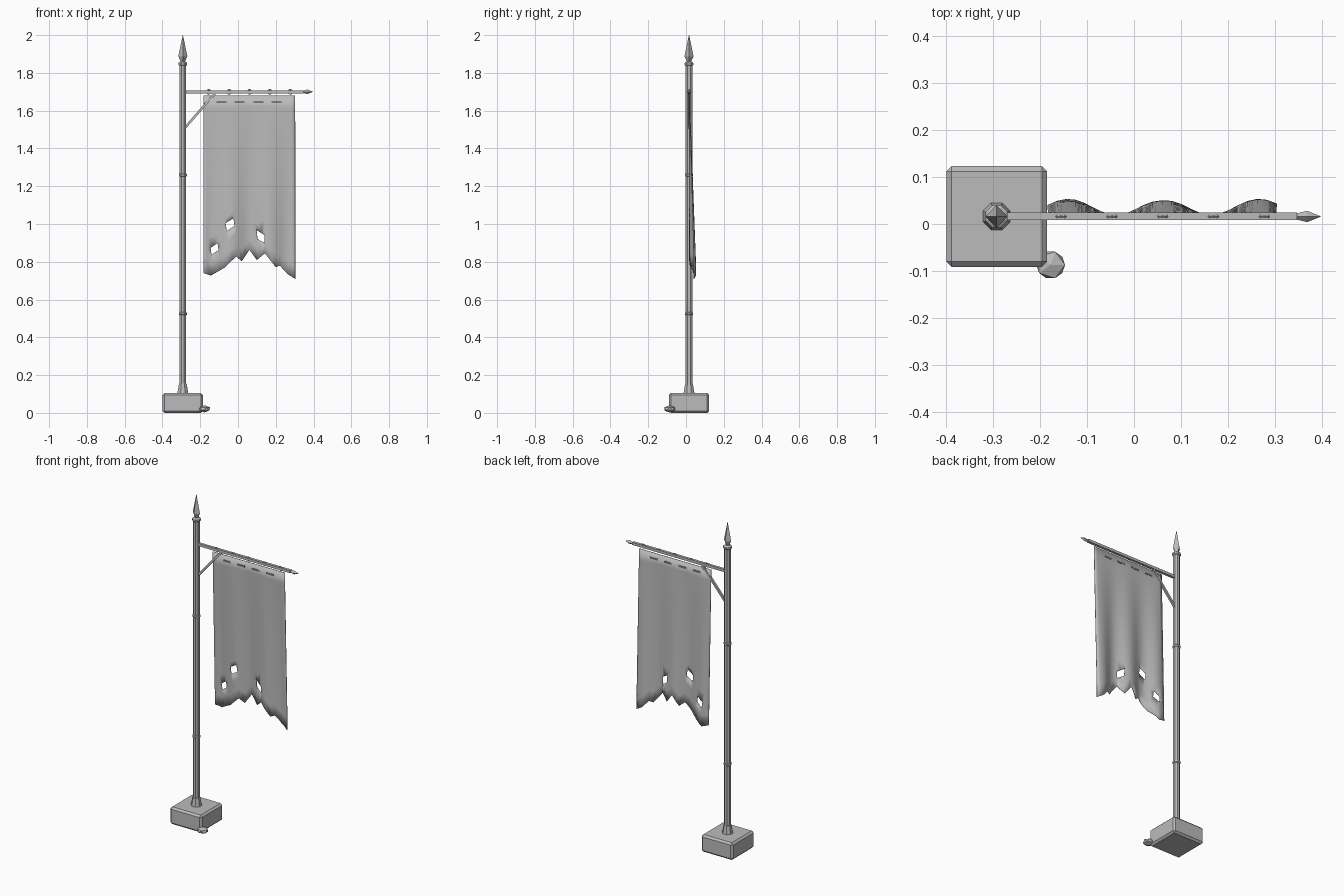
import bpy, bmesh, math
from mathutils import Vector

cube = bpy.data.objects.get("Cube")
if cube:
    bpy.data.objects.remove(cube, do_unlink=True)


def make_material(name, value):
    mat = bpy.data.materials.new(name)
    mat.use_nodes = True
    colour = (value, value, value, 1)
    mat.diffuse_color = colour
    mat.node_tree.nodes["Principled BSDF"].inputs["Base Color"].default_value = colour
    return mat


GREY = make_material("plain grey", 0.5)
DARK = make_material("dark stitching", 0.2)
PX, PY = -0.292, 0.016      # pole axis
BAR_Z = 1.70


def finish(bm, name, mat=GREY, smooth=None):
    bmesh.ops.recalc_face_normals(bm, faces=bm.faces)
    mesh = bpy.data.meshes.new(name)
    bm.to_mesh(mesh)
    bm.free()
    mesh.materials.append(mat)
    obj = bpy.data.objects.new(name, mesh)
    bpy.context.collection.objects.link(obj)
    if smooth:
        bpy.ops.object.select_all(action="DESELECT")
        obj.select_set(True)
        bpy.context.view_layer.objects.active = obj
        bpy.ops.object.shade_smooth_by_angle(angle=math.radians(smooth))
    return obj


def lathe(name, profile, start, axis, sides, turn=0.0, smooth=None):
    """Stack of rings (radius, distance) along an axis, capped at both ends."""
    bm = bmesh.new()
    rot = Vector((0, 0, 1)).rotation_difference(Vector(axis).normalized())
    rings = []
    for r, d in profile:
        ring = []
        for i in range(sides):
            a = math.tau * i / sides + turn
            p = Vector((r * math.cos(a), r * math.sin(a), d))
            ring.append(bm.verts.new(Vector(start) + rot @ p))
        rings.append(ring)
    for low, high in zip(rings, rings[1:]):
        for i in range(sides):
            j = (i + 1) % sides
            bm.faces.new((low[i], low[j], high[j], high[i]))
    bm.faces.new(rings[0])
    bm.faces.new(rings[-1])
    return finish(bm, name, smooth=smooth)


def box(name, centre, size, bevel=0.0, mat=GREY):
    bm = bmesh.new()
    bmesh.ops.create_cube(bm, size=1)
    for v in bm.verts:
        v.co = Vector(centre) + Vector(a * b for a, b in zip(v.co, size))
    if bevel:
        bmesh.ops.bevel(bm, geom=bm.edges[:], offset=bevel, segments=1, affect="EDGES")
    return finish(bm, name, mat)


# Stone base and the loose stone beside it
box("base_block", (PX, 0.016, 0.0525), (0.214, 0.214, 0.105), 0.011)
bm = bmesh.new()
bmesh.ops.create_icosphere(bm, subdivisions=1, radius=1)
for v in bm.verts:
    v.co = Vector((-0.177 + 0.034 * v.co.x, -0.087 + 0.033 * v.co.y, 0.021 + 0.019 * v.co.z))
finish(bm, "loose_stone")

# Pole, foot, collars and spear tip
UP, OCT = (0, 0, 1), math.pi / 8
lathe("pole", [(0.019, 0.1), (0.019, 1.85)], (PX, PY, 0), UP, 8, OCT)
lathe("pole_foot", [(0.032, 0.1), (0.022, 0.155)], (PX, PY, 0), UP, 8, OCT)
for i, z in enumerate((0.525, 1.26)):
    lathe(f"pole_ring_{i + 1}", [(0.019, z - 0.008), (0.023, z - 0.005),
          (0.023, z + 0.005), (0.019, z + 0.008)], (PX, PY, 0), UP, 8, OCT)
lathe("pole_collar", [(0.02, 1.838), (0.025, 1.843), (0.025, 1.853), (0.014, 1.86)],
      (PX, PY, 0), UP, 8, OCT)
lathe("pole_spear_tip", [(0.009, 1.855), (0.024, 1.888), (0.0008, 2.0)], (PX, PY, 0), UP, 4)

# Crossbar with its tip, brace and hanging rings
box("crossbar", (0.03, PY, BAR_Z), (0.632, 0.016, 0.016))
lathe("crossbar_tip", [(0.005, 0.34), (0.012, 0.368), (0.0008, 0.396)],
      (0, PY, BAR_Z), (1, 0, 0), 4)
foot, head = Vector((-0.28, PY, 1.51)), Vector((-0.122, PY, 1.692))
lathe("brace", [(0.009, 0), (0.009, (head - foot).length)], foot, head - foot, 4, math.pi / 4)

for n in range(5):
    bpy.ops.mesh.primitive_torus_add(
        major_segments=12, minor_segments=6, major_radius=0.011, minor_radius=0.0035,
        location=(-0.155 + 0.108 * n, PY, BAR_Z), rotation=(math.pi / 2, 0, 0))
    ring = bpy.context.object
    ring.name = f"hanging_ring_{n + 1}"
    ring.data.materials.append(GREY)

# Banner: a pleated sheet with a torn lower edge
TOP = 1.68
HEM = [(-0.183, 0.74), (-0.143, 0.727), (-0.07, 0.77), (-0.01, 0.828), (0.02, 0.803),
       (0.06, 0.863), (0.1, 0.81), (0.142, 0.845), (0.2, 0.772), (0.222, 0.78),
       (0.262, 0.735), (0.303, 0.71)]
HOLES = [
    [(-0.066, 1.005), (-0.024, 1.03), (-0.018, 0.99), (-0.06, 0.963)],
    [(-0.145, 0.873), (-0.108, 0.9), (-0.103, 0.863), (-0.14, 0.836)],
    [(0.098, 0.968), (0.14, 0.942), (0.14, 0.9), (0.103, 0.92)],
]


def drape(x, z):
    """Depth of the cloth: pleats that deepen towards the hem."""
    fall = min(1, (TOP - z) / 0.9)
    return PY + 0.002 + fall * 0.017 * (1 + math.cos(math.tau * (x - 0.063) / 0.203))


columns = []
for (x0, z0), (x1, z1) in zip(HEM, HEM[1:]):
    steps = max(1, round((x1 - x0) / 0.02))
    columns += [(x0 + (x1 - x0) * k / steps, z0 + (z1 - z0) * k / steps) for k in range(steps)]
columns.append(HEM[-1])

bm = bmesh.new()
ROWS = 14
grid = [[bm.verts.new((x, 0, TOP + (z - TOP) * r / ROWS)) for r in range(ROWS + 1)]
        for x, z in columns]
for a, b in zip(grid, grid[1:]):
    for r in range(ROWS):
        bm.faces.new((a[r], b[r], b[r + 1], a[r + 1]))

# Cut each torn hole along its four sides, then remove the middle
for hole in HOLES:
    pts = [Vector((x, 0, z)) for x, z in hole]
    mid = sum(pts, Vector()) / len(pts)
    sides = [(p, (q - p).cross(Vector((0, 1, 0))).normalized())
             for p, q in zip(pts, pts[1:] + pts[:1])]
    sides = [(p, n if (mid - p).dot(n) < 0 else -n) for p, n in sides]
    for p, n in sides:
        near = [f for f in bm.faces if (f.calc_center_median() - mid).length < 0.1]
        geom = set(near) | {e for f in near for e in f.edges} | {v for f in near for v in f.verts}
        bmesh.ops.bisect_plane(bm, geom=list(geom), plane_co=p, plane_no=n)
    inside = [f for f in bm.faces
              if all((f.calc_center_median() - p).dot(n) < 0 for p, n in sides)]
    bmesh.ops.delete(bm, geom=inside, context="FACES")

for v in bm.verts:
    v.co.y = drape(v.co.x, v.co.z)
banner = finish(bm, "banner", smooth=60)
thick = banner.modifiers.new("cloth thickness", "SOLIDIFY")
thick.thickness = 0.003
thick.offset = 0

# Stitched slots along the top of the banner
for n, x in enumerate((-0.087, 0.008, 0.108, 0.203)):
    box(f"stitched_slot_{n + 1}", (x, drape(x, 1.645), 1.645), (0.052, 0.007, 0.011), mat=DARK)
